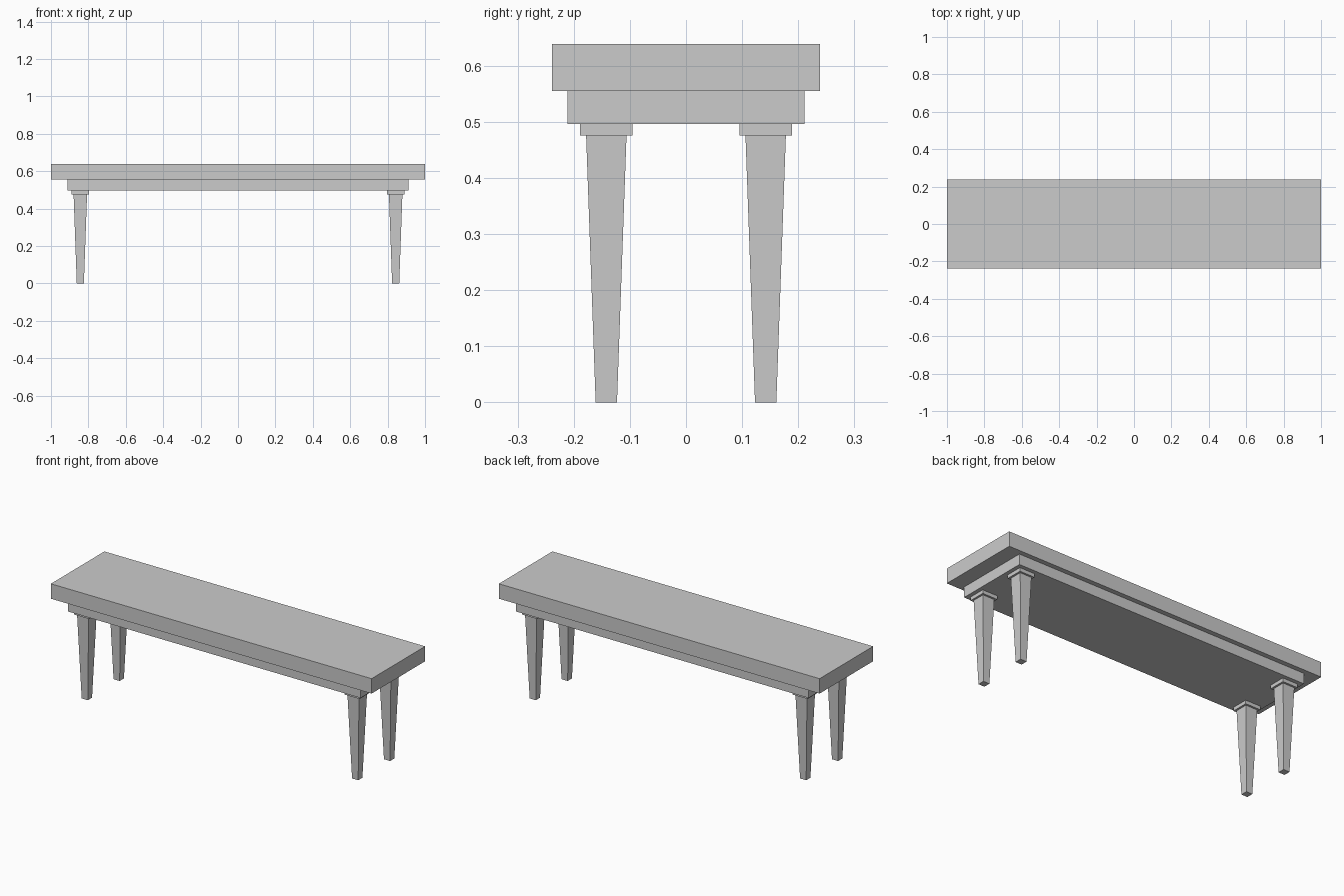
import bpy, bmesh

if "Cube" in bpy.data.objects:
    bpy.data.objects.remove(bpy.data.objects["Cube"])


def tapered_box(name, cx, cy, z0, z1, bottom, top):
    """Box from z0 to z1 with (x, y) sizes given at the bottom and top."""
    bm = bmesh.new()
    bmesh.ops.create_cube(bm, size=1)
    for v in bm.verts:
        size, z = (top, z1) if v.co.z > 0 else (bottom, z0)
        v.co = (cx + v.co.x * size[0], cy + v.co.y * size[1], z)
    mesh = bpy.data.meshes.new(name)
    bm.to_mesh(mesh)
    bm.free()
    obj = bpy.data.objects.new(name, mesh)
    bpy.context.collection.objects.link(obj)
    return obj


def box(name, cx, cy, z0, z1, size):
    return tapered_box(name, cx, cy, z0, z1, size, size)


# Seat slab and the solid apron under it
box("seat", 0, 0, 0.555, 0.639, (2.0, 0.477))
box("apron", 0, 0, 0.496, 0.555, (1.824, 0.423))

# Four square tapered legs, each with a wider cap plate
for x_name, x in (("left", -0.843), ("right", 0.843)):
    for y_name, y in (("front", -0.142), ("back", 0.142)):
        name = f"{y_name}_{x_name}_leg"
        box(name + "_cap", x, y, 0.476, 0.496, (0.094, 0.094))
        tapered_box(name, x, y, 0, 0.476, (0.038, 0.038), (0.072, 0.072))
